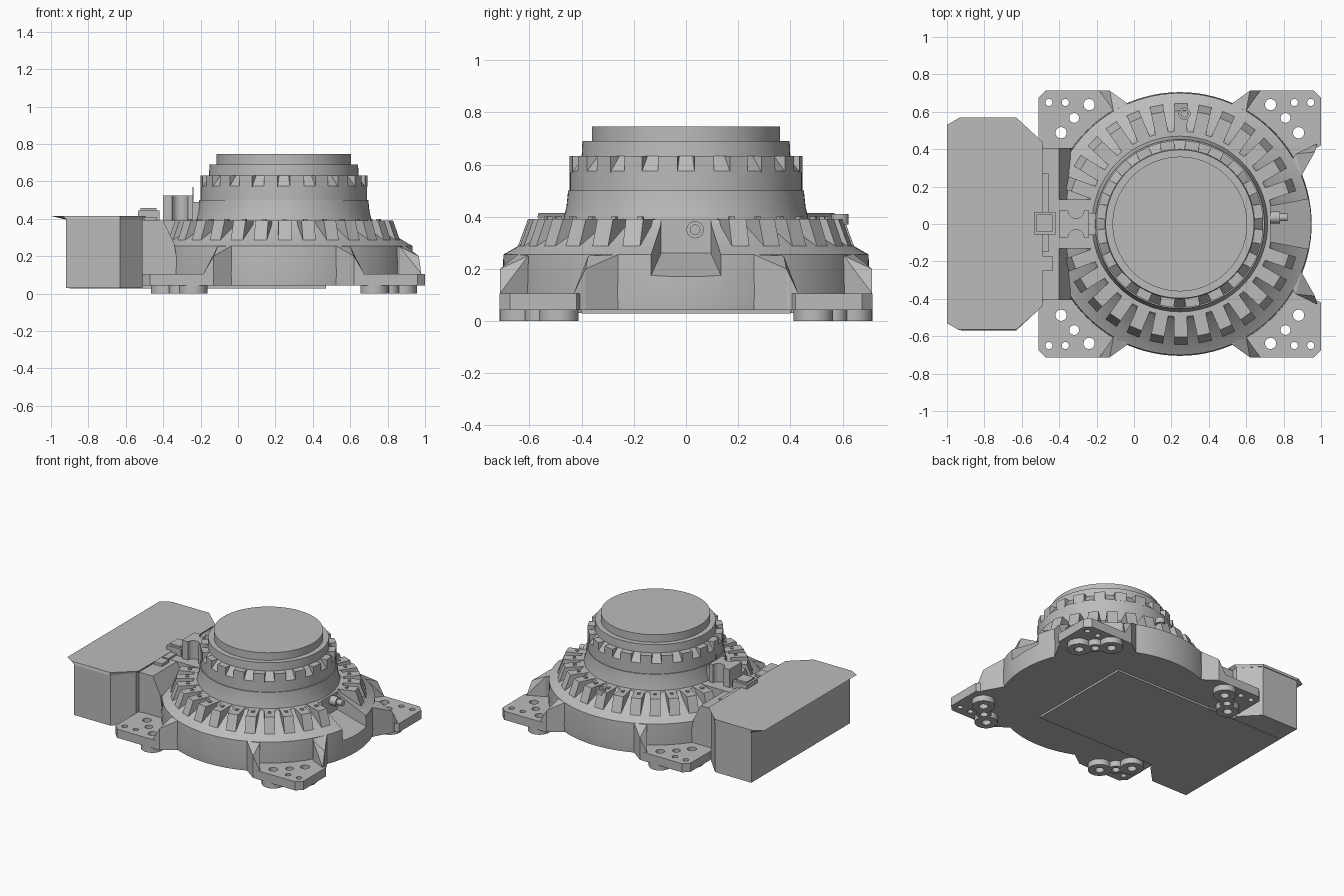
import bpy, bmesh
from math import sin, cos, pi, radians
from mathutils import Matrix, Vector

old = bpy.data.objects.get("Cube")
if old:
    bpy.data.objects.remove(old)

CX = 0.245  # turntable axis
AXIS = Matrix.Translation((CX, 0, 0))

grey = bpy.data.materials.new("machine grey")
grey.use_nodes = True
GREY = (0.5, 0.5, 0.5, 1)
grey.diffuse_color = GREY
for node in grey.node_tree.nodes:
    if node.type == "BSDF_PRINCIPLED":
        node.inputs["Base Color"].default_value = GREY


def finish(name, bm, smooth=False):
    bmesh.ops.recalc_face_normals(bm, faces=bm.faces)
    mesh = bpy.data.meshes.new(name)
    bm.to_mesh(mesh)
    bm.free()
    mesh.materials.append(grey)
    ob = bpy.data.objects.new(name, mesh)
    bpy.context.collection.objects.link(ob)
    if smooth:
        smooth_shade(ob)
    return ob


def smooth_shade(ob):
    bpy.ops.object.select_all(action="DESELECT")
    ob.select_set(True)
    bpy.context.view_layer.objects.active = ob
    bpy.ops.object.shade_smooth_by_angle(angle=radians(30))


def add_loft(bm, low, high):
    """Closed solid between two matching loops."""
    a = [bm.verts.new(p) for p in low]
    b = [bm.verts.new(p) for p in high]
    n = len(a)
    caps = [bm.faces.new(a), bm.faces.new(b)]
    for i in range(n):
        j = (i + 1) % n
        bm.faces.new((a[i], a[j], b[j], b[i]))
    bmesh.ops.triangulate(bm, faces=caps)


def prism(name, pts, z0, z1, base=None):
    """Upright solid; heights may be one number or one per corner."""
    n = len(pts)
    z0 = z0 if isinstance(z0, list) else [z0] * n
    z1 = z1 if isinstance(z1, list) else [z1] * n
    bm = bmesh.new()
    add_loft(bm, [(*p, z) for p, z in zip(base or pts, z0)],
             [(*p, z) for p, z in zip(pts, z1)])
    return finish(name, bm)


def block(name, x0, x1, y0, y1, z0, z1):
    return prism(name, [(x0, y0), (x1, y0), (x1, y1), (x0, y1)], z0, z1)


def radial(name, profile, width, angles):
    """Side profile (radius, z) given a width and repeated round the axis."""
    bm = bmesh.new()
    for angle in angles:
        m = AXIS @ Matrix.Rotation(radians(angle), 4, "Z")
        add_loft(bm, [m @ Vector((r, -width / 2, z)) for r, z in profile],
                 [m @ Vector((r, width / 2, z)) for r, z in profile])
    return finish(name, bm)


def lathe(name, profile, matrix, steps=96, closed=False):
    bm = bmesh.new()
    verts = [bm.verts.new((r, 0, z)) for r, z in profile]
    pairs = list(zip(verts, verts[1:]))
    if closed:
        pairs.append((verts[-1], verts[0]))
    edges = [bm.edges.new(p) for p in pairs]
    bmesh.ops.spin(bm, geom=verts + edges, cent=(0, 0, 0), axis=(0, 0, 1),
                   angle=2 * pi, steps=steps)
    bmesh.ops.remove_doubles(bm, verts=bm.verts, dist=0.0001)
    bm.transform(matrix)
    return finish(name, bm, True)


def cut(ob, cutter):
    cutter.hide_render = True
    mod = ob.modifiers.new("cut", "BOOLEAN")
    mod.operation, mod.solver, mod.object = "DIFFERENCE", "EXACT", cutter
    bpy.context.view_layer.objects.active = ob
    bpy.ops.object.modifier_apply(modifier=mod.name)
    bpy.data.objects.remove(cutter)


# Main round housing and stepped neck
body = lathe("round_housing", [
    (0, .042), (.70, .042), (.705, .10), (.70, .255), (.51, .365), (.495, .39),
    (.47, .39), (.458, .44), (.452, .5), (.446, .5), (.446, .575), (.40, .632),
    (.397, .69), (.36, .69), (.36, .745), (0, .745)], AXIS)

# Recess on the +x side, with its connector
cut(body, prism("recess_cutter", [(.73, -.095), (1.02, -.15), (1.02, .15), (.73, .095)],
                [.26, .14, .14, .26], .42))
smooth_shade(body)
for name, r, depth in (("connector_collar", .033, .05), ("connector_pin", .02, .09)):
    lathe(name, [(0, -.08), (r, -.08), (r, depth), (0, depth)],
          Matrix.Translation((.73, .035, .35)) @ Matrix.Rotation(pi / 2, 4, "Y"), 24)

# Cooling teeth on the shoulder and small teeth on the neck ring
angles = [s * (19 + 11.75 * i) for s in (1, -1) for i in range(13)]
radial("shoulder_teeth", [(.465, .3), (.465, .392), (.605, .392), (.65, .27), (.6, .24)],
       .07, angles)
radial("tooth_bolts", [(.525, .385), (.525, .4), (.545, .4), (.545, .385)], .02, angles)
radial("neck_teeth", [(.38, .57), (.38, .632), (.446, .632), (.446, .57)], .075,
       [18 * i + 9 for i in range(20)])
lathe("lifting_socket", [(.018, .37), (.032, .37), (.032, .41), (.018, .41)],
      Matrix.Translation((.27, .59, 0)), 24, True)

# Corner feet with through holes, gussets and bosses
BIG = [(.635, .488, .03), (.485, .638, .03), (.565, .567, .026)]
SMALL = [(.612, .65, .019), (.7, .65, .019)]
for sx, xname in ((1, "left"), (-1, "right")):
    for sy, yname in ((1, "back"), (-1, "front")):
        tag = yname + "_" + xname

        def corner(pts):
            return [(CX + sx * x, sy * y) for x, y in pts]

        plate = prism(tag + "_foot_plate", corner(
            [(.40, .715), (.715, .715), (.755, .675), (.755, .42), (.60, .34), (.33, .60)]),
            .042, .105)
        for x, y, r in BIG + SMALL:
            place = Matrix.Translation((*corner([(x, y)])[0], 0))
            cut(plate, lathe("hole_cutter", [(0, -.1), (r, -.1), (r, .3), (0, .3)], place, 24))
            if r > .02:
                rim = .076 if r > .028 else .05
                lathe(tag + "_boss", [(r, 0), (rim, 0), (rim, .045), (r, .045)],
                      place, 32, True)
        prism(tag + "_side_gusset", corner(
            [(.28, .645), (.375, .713), (.43, .713), (.355, .605), (.28, .56)]),
            .042, [.255, .2, .106, .25, .255])
        if sx > 0:
            prism(tag + "_end_gusset", corner(
                [(.652, .26), (.722, .385), (.735, .43), (.62, .375), (.56, .28)]),
                .042, [.255, .2, .106, .25, .255])

# Electrical box with chamfered inner corners and flared lid
prism("control_box", [(-.92, -.565), (-.63, -.565), (-.51, -.44), (-.51, .44),
                      (-.63, .565), (-.92, .565)], .03, .40)
prism("box_lid",
      [(-1, -.53), (-.94, -.565), (-.63, -.565), (-.49, -.44),
       (-.49, .44), (-.63, .57), (-.93, .57), (-1, .53)], .396, .415,
      [(-.92, -.53), (-.915, -.57), (-.63, -.57), (-.51, -.44),
       (-.51, .44), (-.63, .57), (-.915, .57), (-.92, .53)])

# Bridge between box and housing, with the underside plate
radial("bridge", [(.77, .03), (.77, .39), (.645, .39), (.585, .265), (.55, .03)], .81, [180])
block("rear_deck", -.5, -.2, -.13, .13, .2, .392)
block("underside_plate", -.9, .47, -.40, .40, .028, .06)

# Cable clamp with scalloped sides, plug and neck bracket
scallop = [(.042 * cos(pi * i / 10), .042 * sin(pi * i / 10)) for i in range(11)]
outline = [(-.40, -.072)] + [(-.31 - x, -.072 + y) for x, y in scallop] + [(-.24, -.072)]
outline += [(-.24, .072)] + [(-.31 + x, .072 - y) for x, y in scallop] + [(-.40, .072)]
prism("cable_clamp", outline, .38, .525)
block("neck_bracket", -.25, -.17, -.06, .06, .38, .49)
block("locator_pin", -.243, -.237, -.004, .004, .48, .57)
block("cable_plug", -.535, -.42, -.055, .065, .38, .445)
block("cable_plug_cap", -.52, -.435, -.04, .05, .44, .457)
block("upper_tab", -.5, -.435, -.25, -.17, .38, .41)
block("lower_tab", -.5, -.455, -.15, .27, .38, .405)
